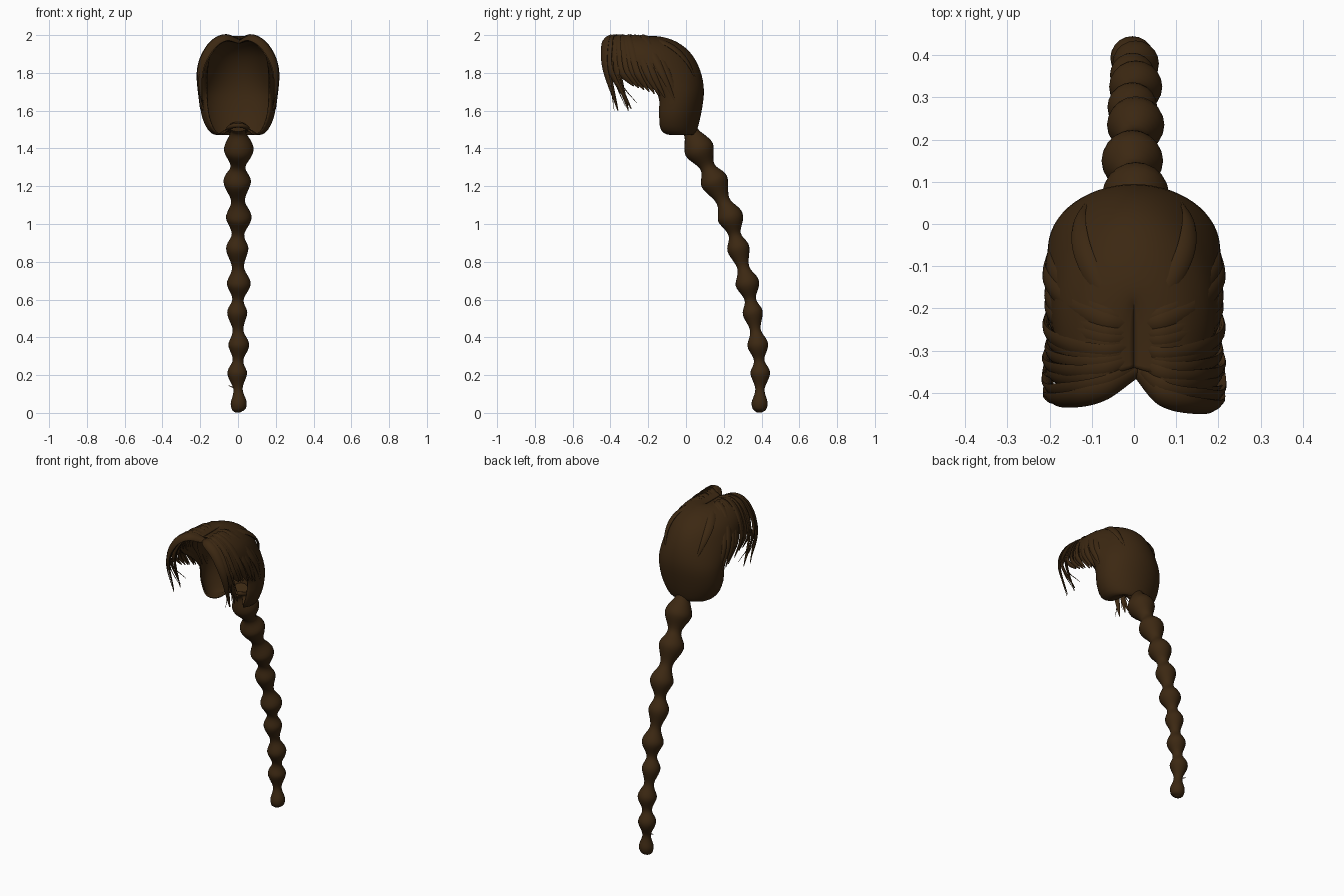
import bpy, bmesh
from math import sin, cos, pi, radians
from mathutils import Vector

if "Cube" in bpy.data.objects:
    bpy.data.objects.remove(bpy.data.objects["Cube"])

brown = bpy.data.materials.new("dark_brown_hair")
brown.use_nodes = True
color = (0.045, 0.021, 0.006, 1)
brown.diffuse_color = color
bsdf = brown.node_tree.nodes["Principled BSDF"]
bsdf.inputs["Base Color"].default_value = color
bsdf.inputs["Roughness"].default_value = 0.8


def lerp(a, b, t):
    return a + (b - a) * t


def spline(points, steps):
    """Smooth path through points of any dimension."""
    pts = [Vector(p) for p in points]
    pts = [pts[0] * 2 - pts[1]] + pts + [pts[-1] * 2 - pts[-2]]
    out = []
    for a, b, c, d in zip(pts, pts[1:], pts[2:], pts[3:]):
        for k in range(steps):
            t = k / steps
            out.append((b * 2 + (c - a) * t + (a * 2 - b * 5 + c * 4 - d) * t * t
                        + (b * 3 - a - c * 3 + d) * t ** 3) / 2)
    return out + [pts[-2]]


def loft(name, rings, closed=True, caps=True):
    """Skin a list of equal point rings."""
    bm = bmesh.new()
    rows = [[bm.verts.new(p) for p in ring] for ring in rings]
    n = len(rows[0])
    for r, s in zip(rows, rows[1:]):
        for i in range(n if closed else n - 1):
            j = (i + 1) % n
            bm.faces.new((r[i], r[j], s[j], s[i]))
    if caps:
        bm.faces.new(rows[0])
        bm.faces.new(rows[-1])
    bmesh.ops.recalc_face_normals(bm, faces=bm.faces)
    mesh = bpy.data.meshes.new(name)
    bm.to_mesh(mesh)
    bm.free()
    mesh.materials.append(brown)
    obj = bpy.data.objects.new(name, mesh)
    bpy.context.collection.objects.link(obj)
    bpy.ops.object.select_all(action="DESELECT")
    obj.select_set(True)
    bpy.context.view_layer.objects.active = obj
    bpy.ops.object.shade_smooth_by_angle(angle=radians(60))
    return obj


def sweep(name, path, size, sides, center):
    """Sweep an ellipse; size(t) gives half width and half thickness."""
    rings = []
    last = len(path) - 1
    for i, p in enumerate(path):
        tangent = (path[min(i + 1, last)] - path[max(i - 1, 0)]).normalized()
        side = tangent.cross(p - center).normalized()
        out = side.cross(tangent)
        w, h = size(i / last)
        rings.append([p + side * w * cos(2 * pi * k / sides) + out * h * sin(2 * pi * k / sides)
                      for k in range(sides)])
    return loft(name, rings)


# Hair cap: open-fronted slices given as height, back, front, half width
slices = [(1.50, 0.035, -0.03, 0.06), (1.475, 0.04, -0.08, 0.11), (1.50, 0.055, -0.13, 0.155),
          (1.58, 0.075, -0.14, 0.19), (1.68, 0.09, -0.145, 0.2), (1.76, 0.085, -0.22, 0.2),
          (1.84, 0.06, -0.33, 0.195), (1.91, 0.015, -0.37, 0.175), (1.96, -0.05, -0.37, 0.135),
          (1.985, -0.12, -0.36, 0.09), (1.99, -0.17, -0.35, 0.04), (1.98, -0.2, -0.34, 0.0)]
opening = radians(125)
rings = []
for z, back, front, half in spline([Vector(s) for s in slices], 3):
    depth = (back - front) / (1 - cos(opening))
    ring = []
    for k in range(41):
        a = lerp(-opening, opening, k / 40)
        ring.append((half * sin(a), back - depth * (1 - cos(a)), z))
    rings.append(ring)
cap = loft("hair_cap", rings, closed=False, caps=False)
shell = cap.modifiers.new("thickness", "SOLIDIFY")
shell.thickness = 0.008
shell.offset = 0

# Swept fringe locks, front to back on both sides of the parting
head = Vector((0, -0.15, 1.72))
count = 13
for side, label in ((1, "left"), (-1, "right")):
    reach = 0.015 if side > 0 else 0
    for i in range(count):
        t = i / (count - 1)
        wave = 0.006 * sin(i * 2.4)
        tip_y, tip_z = lerp(-0.36, -0.03, t), lerp(1.76, 1.64, t)
        if i in (0, 2):
            tip_z = 1.60
        if i == 1:
            tip_y, tip_z = -0.29, 1.61
        pts = [(0.008, lerp(-0.35, -0.24, t), 1.965),
               (side * 0.07, lerp(-0.395 - reach, -0.22, t), 1.985 + wave / 2),
               (side * (0.145 + wave), lerp(-0.415 - reach, -0.17, t), lerp(1.935, 1.925, t)),
               (side * (0.2 + wave), lerp(-0.41 - reach, -0.1, t), lerp(1.81, 1.8, t)),
               (side * (0.195 + wave), tip_y, tip_z)]
        sweep(f"{label}_fringe_lock_{i + 1}", spline(pts, 7),
              lambda u: (0.003 + 0.025 * sin(pi * min(1, 0.15 + u * 0.85)) ** 0.8,
                         0.002 + 0.011 * sin(pi * min(1, 0.15 + u * 0.85))), 8, head)

    # Fine loose strands hanging beside the face
    for i in range(3):
        y = -0.40 + 0.03 * i
        pts = [(side * 0.13, y - 0.015, 1.95), (side * 0.195, y - 0.02, 1.84),
               (side * 0.212, y, 1.74), (side * 0.18, y + 0.02 + 0.03 * i, 1.60 + 0.02 * i)]
        sweep(f"{label}_loose_strand_{i + 1}", spline(pts, 6),
              lambda u: (0.001 + 0.009 * (1 - u), 0.001 + 0.006 * (1 - u)), 6, head)

    # Long lock lying over the crown
    pts = [(0.005, -0.25, 1.98), (side * 0.07, -0.17, 1.98), (side * 0.12, -0.07, 1.935),
           (side * 0.13, 0.005, 1.86), (side * 0.11, 0.055, 1.76)]
    sweep(f"{label}_crown_lock", spline(pts, 7),
          lambda u: (0.002 + 0.022 * sin(pi * u), 0.002 + 0.006 * sin(pi * u)), 8, head)

# Braid: a chain of swellings given as back offset, height, radius
knots = [(0.07, 1.395, 0.079), (0.15, 1.225, 0.073), (0.235, 1.035, 0.068),
         (0.277, 0.87, 0.059), (0.325, 0.685, 0.063), (0.353, 0.53, 0.053),
         (0.38, 0.36, 0.055), (0.393, 0.21, 0.052), (0.39, 0.055, 0.042)]
stations = [(0, 0.01, 1.515, 0.05), (0, 0.03, 1.48, 0.042)]
for i, (y, z, r) in enumerate(knots):
    x = 0.004 * (-1) ** i
    stations.append((x, y, z, r))
    if i < len(knots) - 1:
        ny, nz, nr = knots[i + 1]
        stations.append((0, lerp(y, ny, 0.54), lerp(z, nz, 0.54), 0.52 * (r + nr) / 2))
stations += [(0, 0.388, 0.018, 0.034), (0, 0.387, 0.002, 0.012)]
samples = spline(stations, 6)
radii = [s[3] for s in samples]


def braid_size(u):
    r = radii[round(u * (len(radii) - 1))]
    return r, r


sweep("braid", [Vector(s[:3]) for s in samples], braid_size, 20, Vector((0, -3, 0.5)))

# Rolled collar where the braid leaves the cap
bpy.ops.mesh.primitive_torus_add(location=(0, 0.0, 1.505), rotation=(radians(-20), 0, 0),
                                 major_radius=0.05, minor_radius=0.012,
                                 major_segments=28, minor_segments=10)
collar = bpy.context.object
collar.name = "braid_collar"
collar.data.materials.append(brown)
bpy.ops.object.shade_smooth_by_angle(angle=radians(60))

# Stray end near the tip of the braid
sweep("stray_end", spline([(-0.01, 0.39, 0.13), (-0.03, 0.392, 0.137), (-0.052, 0.4, 0.145)], 4),
      lambda u: (0.004 * (1 - u) + 0.001, 0.004 * (1 - u) + 0.001), 6, Vector((0, 0, 0)))
